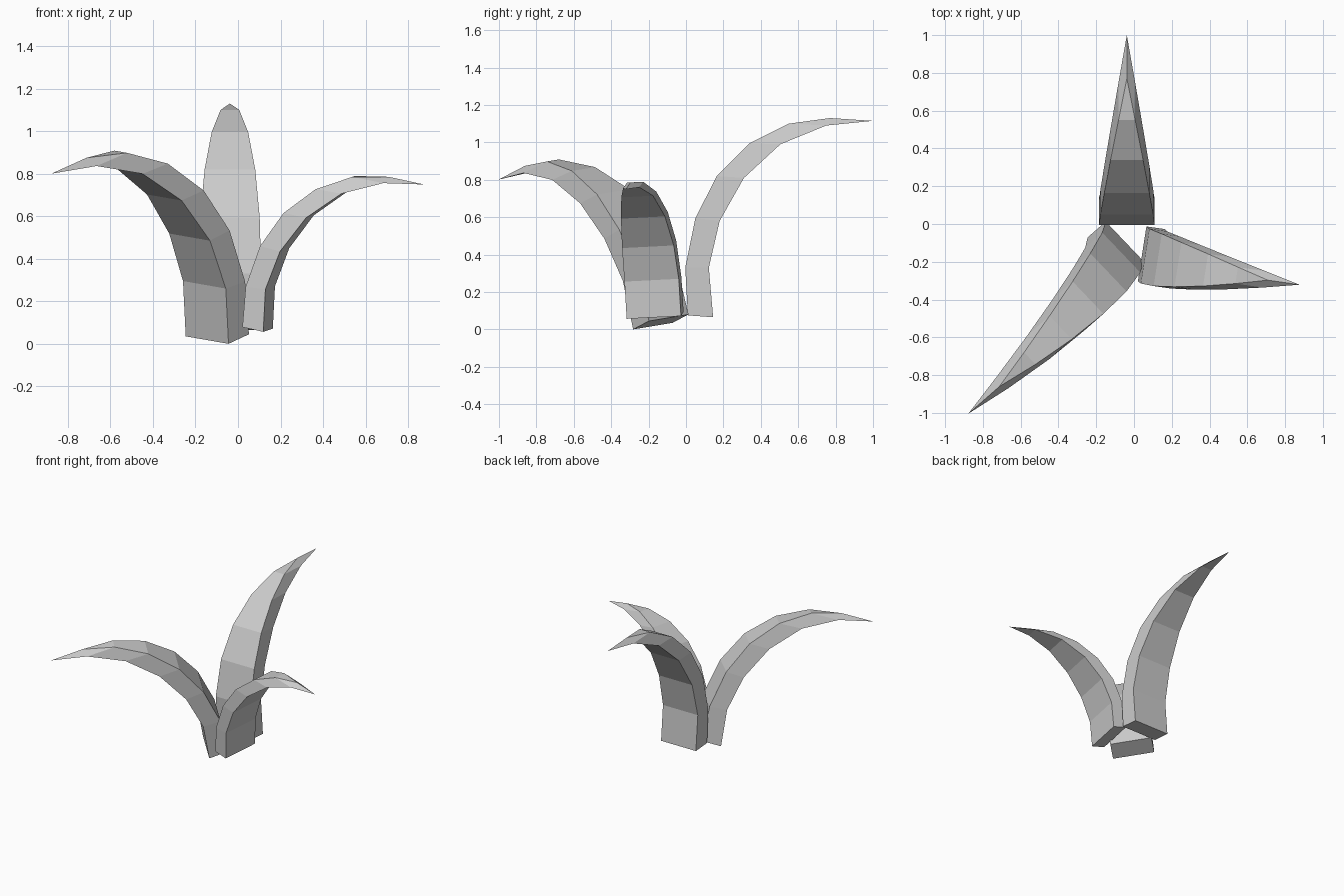
import bpy, bmesh
from mathutils import Vector, Matrix

if "Cube" in bpy.data.objects:
    bpy.data.objects.remove(bpy.data.objects["Cube"])

# Blade side profile: (upper y, upper z, lower y, lower z, half width)
STATIONS = [
    (0.010, 0.075, 0.145, 0.065, 0.147),
    (-0.004, 0.33, 0.122, 0.33, 0.147),
    (0.050, 0.595, 0.180, 0.58, 0.140),
    (0.165, 0.82, 0.310, 0.81, 0.119),
    (0.340, 0.995, 0.505, 0.99, 0.086),
    (0.550, 1.10, 0.750, 1.09, 0.044),
]
TIP = (0.77, 1.13, 1.0, 1.115)
BASE = Vector((0, 0.078, 0.07))
TIP_DIR = Vector((0, 1.0, 1.115)) - BASE


def frame(right, along):
    r = Vector(right).normalized()
    t = Vector(along)
    t = (t - r * t.dot(r)).normalized()
    return Matrix((r, t, r.cross(t))).transposed()


def leaf(name, base, tip, right, scale=1.0):
    rot = frame(right, Vector(tip) - Vector(base)) @ frame((1, 0, 0), TIP_DIR).transposed()
    bm = bmesh.new()

    def vert(x, y, z):
        d = Vector((0, y, z)) - BASE
        return bm.verts.new(Vector(base) + rot @ (d * scale + Vector((x, 0, 0))))

    # Four-sided rings along the blade
    rings = [(vert(-w, uy, uz), vert(w, uy, uz), vert(w, ly, lz), vert(-w, ly, lz))
             for uy, uz, ly, lz, w in STATIONS]
    bm.faces.new(rings[0])
    for a, b in zip(rings, rings[1:]):
        for i in range(4):
            j = (i + 1) % 4
            bm.faces.new((a[i], a[j], b[j], b[i]))

    # Pinched wedge tip
    up, low = vert(0, *TIP[:2]), vert(0, *TIP[2:])
    a = rings[-1]
    bm.faces.new((a[0], a[1], up))
    bm.faces.new((a[1], a[2], low, up))
    bm.faces.new((a[2], a[3], low))
    bm.faces.new((a[3], a[0], up, low))
    bmesh.ops.recalc_face_normals(bm, faces=bm.faces)
    mesh = bpy.data.meshes.new(name)
    bm.to_mesh(mesh)
    bm.free()
    bpy.context.collection.objects.link(bpy.data.objects.new(name, mesh))


# Three blades: tall back, drooping front left, short right
leaf("leaf_back", (-0.038, 0.078, 0.07), (-0.038, 1.0, 1.115), (1, 0, 0))
leaf("leaf_front_left", (-0.0975, -0.135, 0.04), (-0.88, -1.0, 0.80), (-0.2, 0.21, 0.035))
leaf("leaf_right", (0.0925, -0.165, 0.075), (0.873, -0.32, 0.747), (-0.045, -0.29, -0.015), 0.75)
